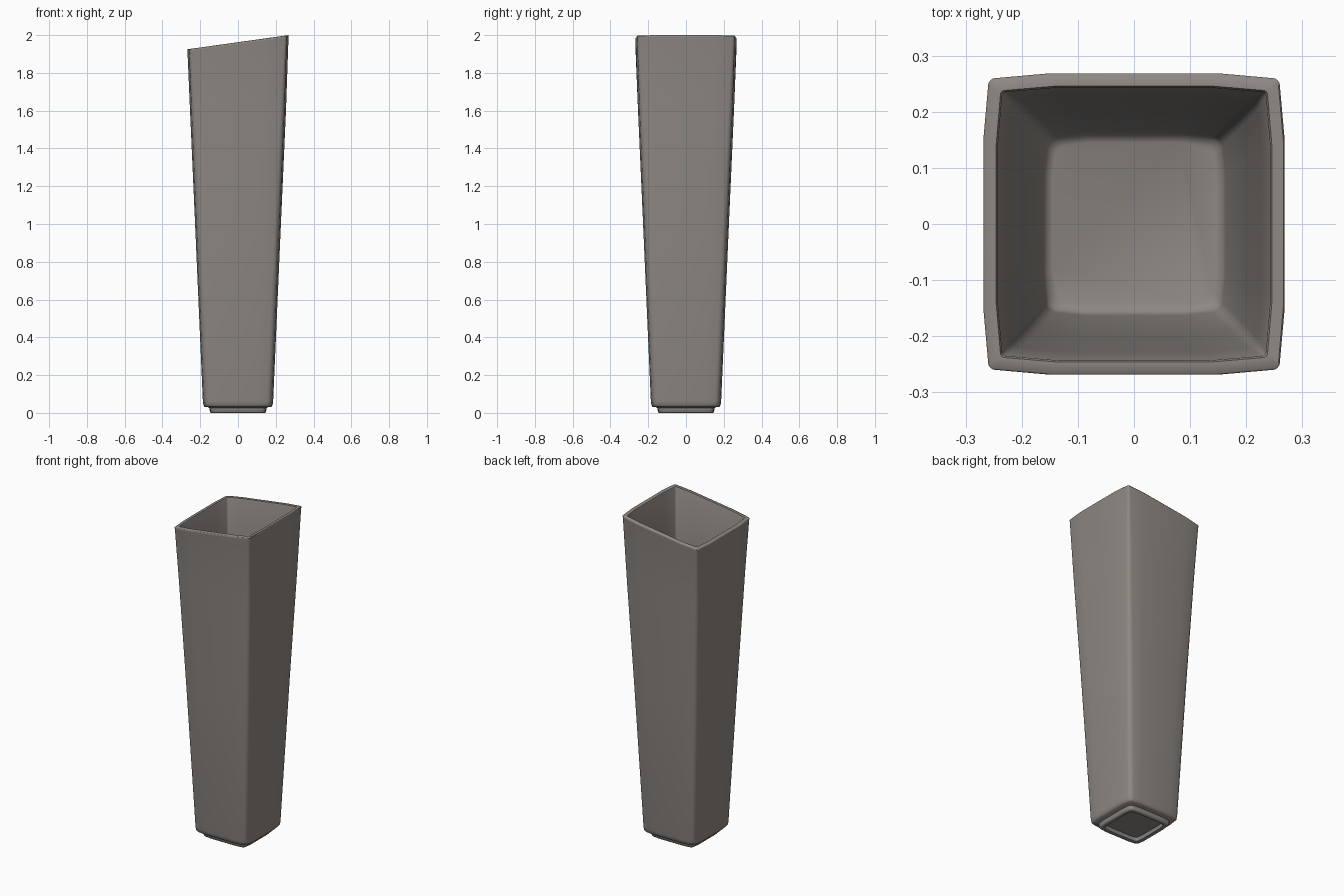
import bpy, bmesh, math

if "Cube" in bpy.data.objects:
    bpy.data.objects.remove(bpy.data.objects["Cube"])

SLOPE = 0.14       # tilt of the rim along x
RIM_Z = 1.9625     # rim height at the centre


def outline(h, r):
    """Square with softly bulging sides and small rounded corners."""
    quarter = [(h, -0.56 * h), (h, 0.56 * h)]
    c = 0.968 * h - r
    for i in range(5):
        a = math.radians(5 + 20 * i)
        quarter.append((c + r * math.cos(a), c + r * math.sin(a)))
    pts = []
    for k in range(4):
        co, si = round(math.cos(k * math.pi / 2)), round(math.sin(k * math.pi / 2))
        pts += [(x * co - y * si, x * si + y * co) for x, y in quarter]
    return pts


# Profile: half width, height, corner radius, follows slanted rim
profile = [
    (0.118, 0.022, 0.015, 0), (0.124, 0.002, 0.015, 0),   # recessed underside
    (0.130, 0.0, 0.018, 0), (0.144, 0.0, 0.02, 0),        # foot
    (0.149, 0.006, 0.022, 0), (0.151, 0.026, 0.022, 0),
    (0.160, 0.030, 0.025, 0), (0.176, 0.032, 0.03, 0),    # step to body
    (0.183, 0.040, 0.03, 0), (0.186, 0.060, 0.03, 0),
    (0.225, 0.95, 0.03, 0), (0.254, 1.60, 0.025, 0),      # outer wall
    (0.2675, -0.012, 0.015, 1), (0.2685, -0.003, 0.013, 1),
    (0.266, 0.0, 0.012, 1), (0.246, 0.0, 0.008, 1),       # rim
    (0.243, -0.006, 0.008, 1),
    (0.228, 1.60, 0.018, 0), (0.200, 0.95, 0.02, 0),      # inner wall
    (0.163, 0.085, 0.02, 0), (0.157, 0.068, 0.02, 0), (0.145, 0.062, 0.02, 0),
]

# Vase lofted through the rings
bm = bmesh.new()
rings = []
for h, z, r, slanted in profile:
    rings.append([bm.verts.new((x, y, RIM_Z + SLOPE * x + z if slanted else z))
                  for x, y in outline(h, r)])
for a, b in zip(rings, rings[1:]):
    n = len(a)
    for i in range(n):
        j = (i + 1) % n
        bm.faces.new((a[i], a[j], b[j], b[i]))
bm.faces.new(list(reversed(rings[0])))   # underside
bm.faces.new(rings[-1])                  # inner floor
bmesh.ops.recalc_face_normals(bm, faces=bm.faces)

mesh = bpy.data.meshes.new("vase")
bm.to_mesh(mesh)
bm.free()
vase = bpy.data.objects.new("vase", mesh)
bpy.context.collection.objects.link(vase)

# Warm grey ceramic
mat = bpy.data.materials.new("warm grey")
mat.diffuse_color = (0.27, 0.245, 0.225, 1)
mat.use_nodes = True
mat.node_tree.nodes["Principled BSDF"].inputs["Base Color"].default_value = mat.diffuse_color
mesh.materials.append(mat)

bpy.context.view_layer.objects.active = vase
vase.select_set(True)
bpy.ops.object.shade_smooth_by_angle(angle=math.radians(50))
